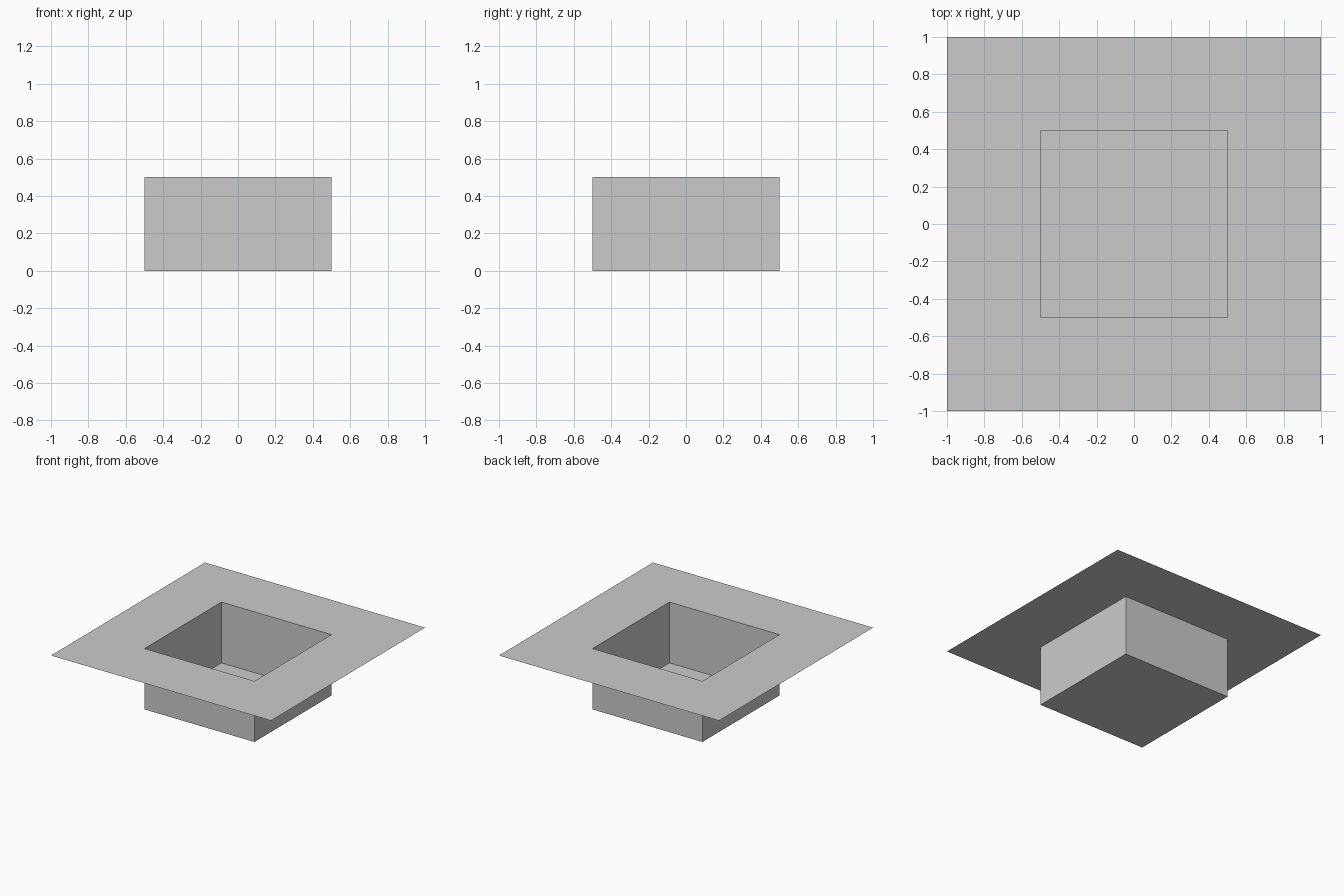
import bpy
import bmesh
from mathutils import Vector

cube = bpy.data.objects.get("Cube")
if cube:
    bpy.data.objects.remove(cube, do_unlink=True)

HALF_WIDTH = 1.0
RIM_WIDTH = 0.5
DEPTH = 0.5

# Plain grey finish
grey = bpy.data.materials.new("light_grey")
grey.use_nodes = True
colour = (0.6, 0.6, 0.6, 1.0)
grey.diffuse_color = colour
grey.node_tree.nodes["Principled BSDF"].inputs["Base Color"].default_value = colour

# Flat sheet that becomes the rim
bm = bmesh.new()
bmesh.ops.create_grid(bm, x_segments=1, y_segments=1, size=HALF_WIDTH)
bmesh.ops.translate(bm, verts=bm.verts, vec=Vector((0, 0, DEPTH)))

# Square opening, pushed down into an open basin with thin walls
floor = bm.faces[:][0]
bmesh.ops.inset_region(bm, faces=[floor], thickness=RIM_WIDTH, use_even_offset=True,
                       use_boundary=True)
extruded = bmesh.ops.extrude_discrete_faces(bm, faces=[floor])
floor = extruded["faces"][0]
bmesh.ops.translate(bm, verts=floor.verts, vec=Vector((0, 0, -DEPTH)))

mesh = bpy.data.meshes.new("rimmed_basin")
bm.to_mesh(mesh)
bm.free()
mesh.materials.append(grey)
basin = bpy.data.objects.new("rimmed_basin", mesh)
bpy.context.collection.objects.link(basin)
